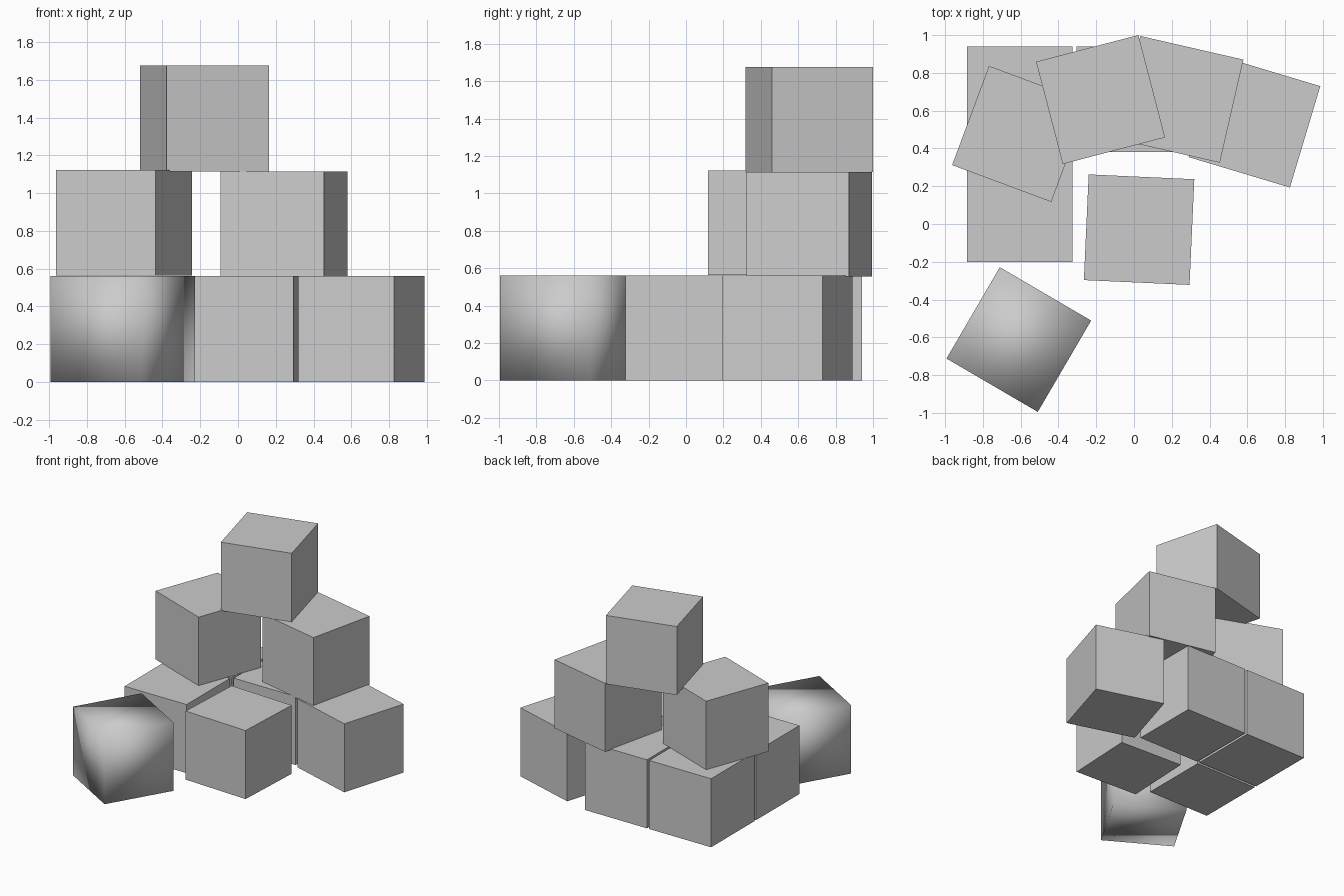
import bpy
import math

if "Cube" in bpy.data.objects:
    bpy.data.objects.remove(bpy.data.objects["Cube"])

SIZE = 0.56

grey = bpy.data.materials.new("plain_grey")
grey.diffuse_color = (0.6, 0.6, 0.6, 1.0)
grey.use_nodes = True
grey.node_tree.nodes["Principled BSDF"].inputs["Base Color"].default_value = grey.diffuse_color


def block(name, x, y, bottom, turn, smooth=False):
    """Add one cube resting at the given height, turned about z in degrees."""
    bpy.ops.mesh.primitive_cube_add(
        size=SIZE,
        location=(x, y, bottom + SIZE / 2),
        rotation=(0, 0, math.radians(turn)),
    )
    cube = bpy.context.object
    cube.name = name
    cube.data.materials.append(grey)
    if smooth:
        bpy.ops.object.shade_smooth()
    return cube


# Bottom layer: three squared-up blocks in an L
block("bottom_back_left_block", -0.605, 0.66, 0, 0)
block("bottom_back_middle_block", -0.025, 0.66, 0, 0)
block("bottom_left_block", -0.605, 0.08, 0, 0)

# Bottom layer: loose blocks, the front one softly shaded
block("bottom_right_block", 0.638, 0.542, 0, -16.7)
block("bottom_middle_block", 0.027, -0.03, 0, -2.6)
block("front_smooth_block", -0.61, -0.612, 0, -30.3, smooth=True)

# Middle layer
block("middle_left_block", -0.603, 0.477, 0.563, -20.4)
block("middle_right_block", 0.244, 0.66, 0.555, -12.9)

# Top block
block("top_block", -0.177, 0.659, 1.115, 14.6)
